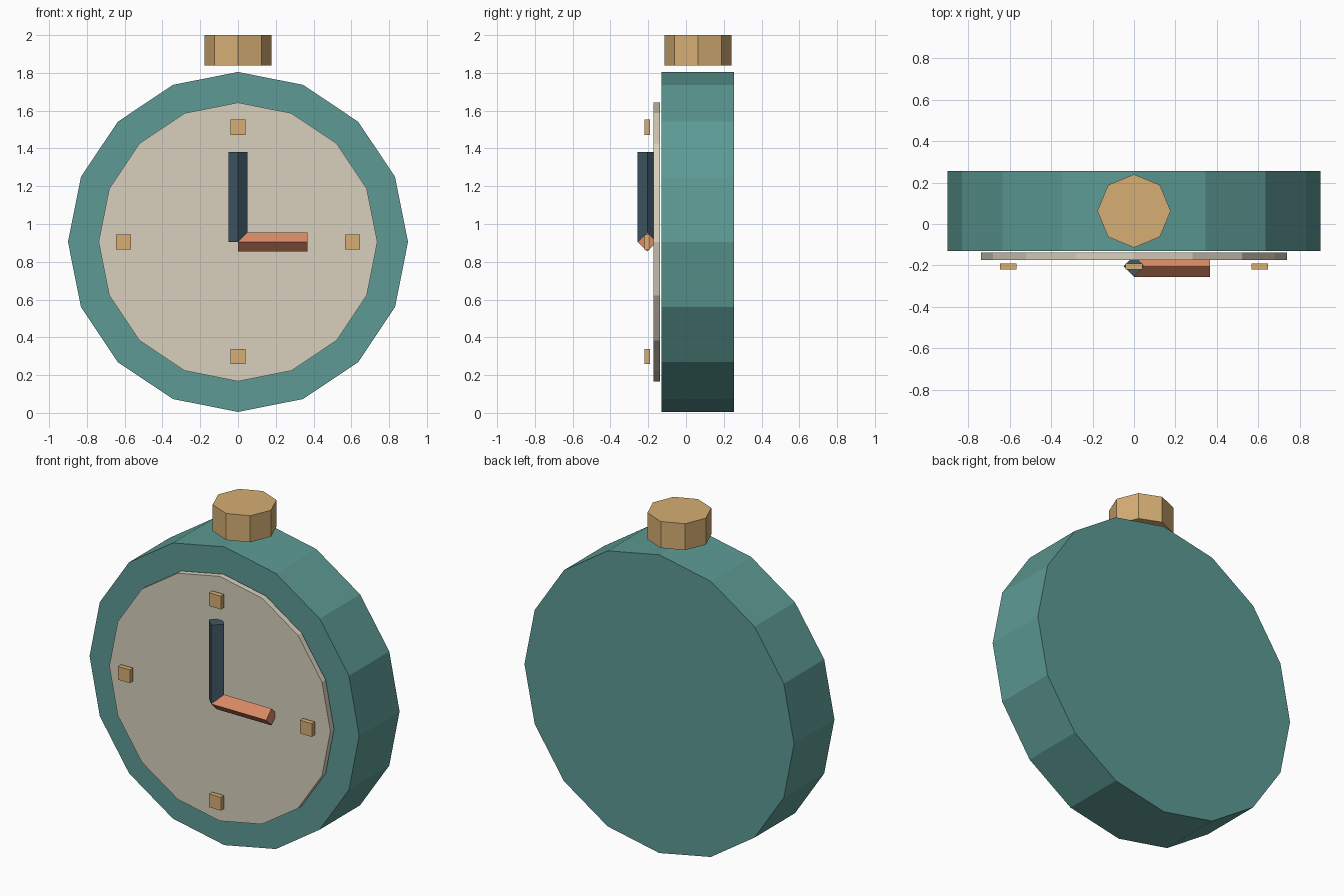
import bpy
from math import radians, sin, cos
from mathutils import Vector

cube = bpy.data.objects.get("Cube")
if cube:
    bpy.data.objects.remove(cube, do_unlink=True)


def material(name, rgb):
    """Flat material from 8-bit sRGB, converted to linear."""
    lin = [((c / 255 + 0.055) / 1.055) ** 2.4 for c in rgb]
    mat = bpy.data.materials.new(name)
    mat.use_nodes = True
    mat.diffuse_color = (*lin, 1)
    mat.node_tree.nodes["Principled BSDF"].inputs["Base Color"].default_value = (*lin, 1)
    return mat


teal = material("teal", (93, 154, 148))
cream = material("cream", (216, 208, 189))
gold = material("gold", (214, 174, 116))
navy = material("navy", (65, 89, 102))
coral = material("coral", (217, 138, 101))


def prism(name, sides, radius, start, end, mat):
    """Flat-sided prism running between two points along an axis."""
    start, end = Vector(start), Vector(end)
    axis = end - start
    turn = Vector((0, 0, 1)).rotation_difference(axis)
    bpy.ops.mesh.primitive_cylinder_add(
        vertices=sides, radius=radius, depth=axis.length,
        location=(start + end) / 2, rotation=turn.to_euler())
    obj = bpy.context.object
    obj.name = name
    obj.data.materials.append(mat)
    return obj


MID = 0.905      # height of the dial centre
HAND_Y = -0.205  # depth of the hands and markers

# Case, dial and top button
prism("case", 16, 0.9, (0, -0.13, MID), (0, 0.255, MID), teal)
prism("dial", 16, 0.738, (0, -0.173, MID), (0, -0.138, MID), cream)
prism("button", 8, 0.177, (0, 0.063, 1.84), (0, 0.063, 2), gold)

# Diamond-section hands
prism("long_hand", 4, 0.051, (0, HAND_Y, MID), (0, HAND_Y, 1.38), navy)
prism("short_hand", 4, 0.051, (0, HAND_Y, MID), (0.367, HAND_Y, MID), coral)

# Quarter-hour markers
for name, degrees in (("top", 90), ("left", 0), ("bottom", 270), ("right", 180)):
    a = radians(degrees)
    bpy.ops.mesh.primitive_cube_add(
        size=1, location=(0.607 * cos(a), HAND_Y, MID + 0.607 * sin(a)))
    marker = bpy.context.object
    marker.name = name + "_marker"
    marker.scale = (0.08, 0.03, 0.08)
    marker.data.materials.append(gold)
